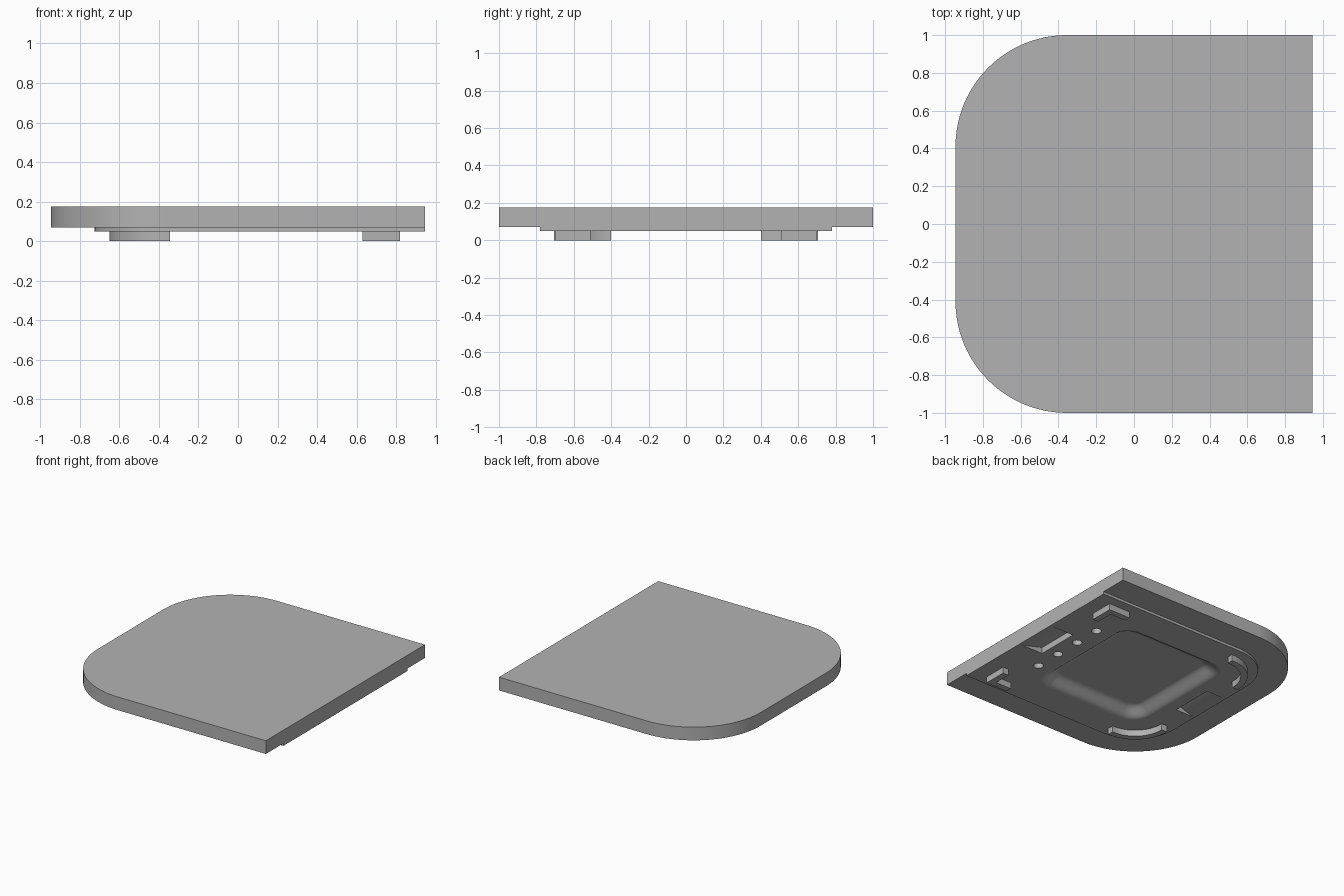
import bpy, bmesh
from math import cos, sin, pi, radians

cube = bpy.data.objects.get("Cube")
if cube:
    bpy.data.objects.remove(cube, do_unlink=True)

grey = bpy.data.materials.new("plain grey")
grey.use_nodes = True
GREY = (0.45, 0.45, 0.45, 1)
grey.diffuse_color = GREY
grey.node_tree.nodes["Principled BSDF"].inputs["Base Color"].default_value = GREY


def loft(name, rings):
    """Closed solid through a list of equal-length rings of 3D points."""
    bm = bmesh.new()
    loops = [[bm.verts.new(p) for p in ring] for ring in rings]
    for a, b in zip(loops, loops[1:]):
        for i in range(len(a)):
            j = (i + 1) % len(a)
            bm.faces.new((a[i], a[j], b[j], b[i]))
    bm.faces.new(loops[0])
    bm.faces.new(loops[-1])
    bmesh.ops.recalc_face_normals(bm, faces=bm.faces)
    mesh = bpy.data.meshes.new(name)
    bm.to_mesh(mesh)
    bm.free()
    mesh.materials.append(grey)
    obj = bpy.data.objects.new(name, mesh)
    bpy.context.collection.objects.link(obj)
    return obj


def prism(name, outline, z0, z1):
    return loft(name, [[(x, y, z) for x, y in outline] for z in (z0, z1)])


def arc(cx, cy, r, start, end, n):
    angles = [radians(start + (end - start) * i / n) for i in range(n + 1)]
    return [(cx + r * cos(a), cy + r * sin(a)) for a in angles]


def rounded(x0, x1, y, r_right, r_left, n):
    """Outline symmetric in y; right corners may be square (radius 0)."""
    def corner(x, yy, r, start):
        return arc(x, yy, r, start, start + 90, n) if r else [(x, yy)]
    return (corner(x1 - r_right, y - r_right, r_right, 0)
            + corner(x0 + r_left, y - r_left, r_left, 90)
            + corner(x0 + r_left, r_left - y, r_left, 180)
            + corner(x1 - r_right, r_right - y, r_right, 270))


def select_only(obj):
    bpy.ops.object.select_all(action='DESELECT')
    obj.select_set(True)
    bpy.context.view_layer.objects.active = obj


def combine(obj, tool, operation):
    mod = obj.modifiers.new(operation.lower(), 'BOOLEAN')
    mod.operation, mod.object, mod.solver = operation, tool, 'EXACT'
    select_only(obj)
    bpy.ops.object.modifier_apply(modifier=mod.name)
    bpy.data.objects.remove(tool, do_unlink=True)


def smooth(obj):
    select_only(obj)
    bpy.ops.object.shade_smooth_by_angle(angle=radians(32))
    mod = obj.modifiers.new("flat_face_normals", 'WEIGHTED_NORMAL')
    mod.keep_sharp = True


# Main slab with two large rounded corners, and the thinner raised base below
EDGE = 0.945
BASE = 0.05
body = prism("slab_body", rounded(-EDGE, EDGE, 1, 0, 0.59, 24), 0.07, 0.175)
combine(body, prism("raised_base", rounded(-0.725, EDGE, 0.78, 0, 0.37, 24), BASE, 0.1), 'UNION')

# Shallow pan with a soft S-shaped wall
STEPS, WIDTH, DEPTH = 10, 0.13, 0.065
rings = [[(x, y, BASE - 0.02) for x, y in rounded(-0.47, 0.53, 0.53, 0.16, 0.16, 10)]]
for i in range(STEPS + 1):
    t = i / STEPS
    d = WIDTH * t
    z = BASE + DEPTH * (1 - cos(pi * t)) / 2
    ring = rounded(-0.47 + d, 0.53 - d, 0.53 - d, 0.16 - d * 0.8, 0.16 - d * 0.8, 10)
    rings.append([(x, y, z) for x, y in ring])
combine(body, loft("pan_cutter", rings), 'DIFFERENCE')

# Finger notches: ramps that deepen toward the middle
for outer, inner in ((0.92, 0.73), (-0.71, -0.55)):
    profile = [(outer, BASE), (outer, 0.03), (inner, 0.03), (inner, 0.1)]
    notch = loft("notch_cutter", [[(x, y, z) for x, z in profile] for y in (-0.175, 0.175)])
    combine(body, notch, 'DIFFERENCE')

# Row of four small round holes
for i in range(4):
    hole = arc(0.635, -0.33 + 0.22 * i, 0.036, 0, 345, 23)
    combine(body, prism("hole_cutter", hole, 0.03, 0.11), 'DIFFERENCE')
smooth(body)

# Feet: angled ones at the square corners, curved ones at the round corners
T = 0.05
angled = [(0.82, 0.70), (0.63, 0.70), (0.63, 0.70 - T),
          (0.82 - T, 0.70 - T), (0.82 - T, 0.51), (0.82, 0.51)]
curved = (arc(-0.355, 0.41, 0.295, 88, 182, 16)
          + arc(-0.355, 0.41, 0.295 - T, 182, 88, 16))
for side, s in (("left", 1), ("right", -1)):
    for kind, outline in (("angled", angled), ("curved", curved)):
        foot = prism(f"{kind}_foot_{side}", [(x, s * y) for x, y in outline], 0, BASE)
        smooth(foot)
